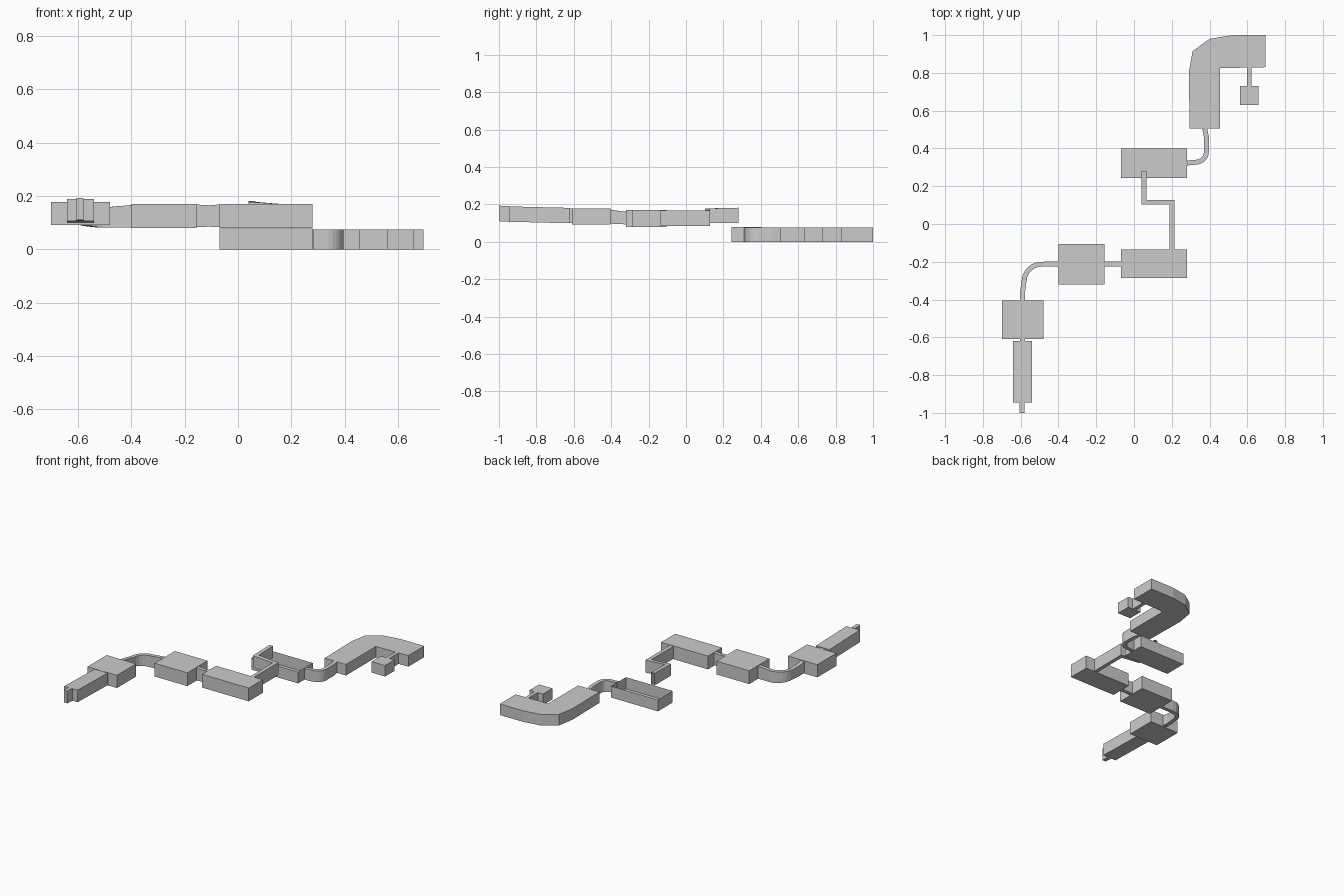
import bpy, bmesh, math
from mathutils import Vector

if "Cube" in bpy.data.objects:
    bpy.data.objects.remove(bpy.data.objects["Cube"])

grey = bpy.data.materials.new("plain grey")
grey.diffuse_color = (0.6, 0.6, 0.6, 1)
grey.use_nodes = True
grey.node_tree.nodes["Principled BSDF"].inputs["Base Color"].default_value = grey.diffuse_color


def finish(name, bm):
    bmesh.ops.recalc_face_normals(bm, faces=bm.faces)
    me = bpy.data.meshes.new(name)
    bm.to_mesh(me)
    bm.free()
    me.materials.append(grey)
    ob = bpy.data.objects.new(name, me)
    bpy.context.collection.objects.link(ob)
    return ob


def prism(name, outline, z0, z1, roof=True):
    """Upright block from a counter-clockwise outline, optionally open on top."""
    bm = bmesh.new()
    lo = [bm.verts.new((x, y, z0)) for x, y in outline]
    hi = [bm.verts.new((x, y, z1)) for x, y in outline]
    n = len(lo)
    for i in range(n):
        j = (i + 1) % n
        bm.faces.new((lo[i], lo[j], hi[j], hi[i]))
    bm.faces.new(lo[::-1])
    if roof:
        bm.faces.new(hi)
    return finish(name, bm)


def room(name, x0, x1, y0, y1, z0, z1, roof=True):
    return prism(name, [(x0, y0), (x1, y0), (x1, y1), (x0, y1)], z0, z1, roof)


def passage(name, path, width, caps=False):
    """Rectangular tunnel along (x, y, bottom, top) points with mitred corners."""
    bm = bmesh.new()
    pts = [Vector(p[:2]) for p in path]
    rings = []
    for i, p in enumerate(pts):
        a = (p - pts[i - 1]).normalized() if i else None
        b = (pts[i + 1] - p).normalized() if i < len(pts) - 1 else None
        a, b = a or b, b or a
        t = (a + b).normalized()
        off = Vector((-t.y, t.x)) * (width / 2 / max(t.dot(a), 0.3))
        z0, z1 = path[i][2:]
        rings.append([bm.verts.new((*q, z)) for q, z in
                      ((p - off, z0), (p + off, z0), (p + off, z1), (p - off, z1))])
    for r, s in zip(rings, rings[1:]):
        for k in range(4):
            m = (k + 1) % 4
            bm.faces.new((r[k], r[m], s[m], s[k]))
    if caps:
        bm.faces.new(rings[0])
        bm.faces.new(rings[-1][::-1])
    return finish(name, bm)


def arc(cx, cy, r, a0, a1, n=6):
    return [(cx + r * math.cos(math.radians(a0 + (a1 - a0) * i / n)),
             cy + r * math.sin(math.radians(a0 + (a1 - a0) * i / n))) for i in range(n + 1)]


# Lower level: bent hall with a small side chamber
prism("bent_hall", [(0.295, 0.505), (0.455, 0.505), (0.455, 0.825), (0.695, 0.83),
                    (0.695, 1.0), (0.52, 1.0), (0.40, 0.98), (0.31, 0.915),
                    (0.29, 0.80)], 0, 0.075)
passage("side_chamber_passage", [(0.611, 0.83, 0, 0.075), (0.611, 0.73, 0, 0.075)], 0.024)
room("side_chamber", 0.56, 0.66, 0.63, 0.73, 0, 0.075)

# Curved passage to the roofless room
bend = [(0.375, 0.505), (0.383, 0.46)] + arc(0.328, 0.382, 0.055, 0, -80) + [(0.28, 0.323)]
passage("lower_curved_passage", [(x, y, 0, 0.075) for x, y in bend], 0.026)
room("open_top_room", -0.07, 0.28, 0.243, 0.40, 0, 0.078, roof=False)

# Zigzag corridor above the open room
passage("zigzag_corridor", [(0.053, 0.28, 0.10, 0.182), (0.053, 0.115, 0.10, 0.178),
                            (0.16, 0.115, 0.087, 0.170), (0.201, 0.115, 0.083, 0.168),
                            (0.201, -0.135, 0.083, 0.168)], 0.026)

# Upper level rooms
room("east_room", -0.07, 0.28, -0.285, -0.135, 0.08, 0.17)
passage("short_passage", [(-0.07, -0.212, 0.083, 0.168), (-0.11, -0.212, 0.085, 0.165),
                          (-0.155, -0.212, 0.083, 0.168)], 0.026)
room("middle_room", -0.40, -0.155, -0.32, -0.105, 0.08, 0.17)

# Curved passage rising gently to the west room
bend = [(-0.40, -0.212)] + arc(-0.49, -0.305, 0.092, 90, 178) + [(-0.59, -0.36), (-0.59, -0.405)]
heights = [0.166] + [0.158] * 7 + [0.165, 0.172]
passage("upper_curved_passage",
        [(x, y, 0.081 + 0.016 * max(0, i - 2) / 7, h)
         for i, ((x, y), h) in enumerate(zip(bend, heights))], 0.026)
room("west_room", -0.70, -0.48, -0.61, -0.405, 0.091, 0.177)

# Sloping gallery and its narrow exit
passage("gallery_neck", [(-0.59, -0.61, 0.10, 0.177), (-0.59, -0.62, 0.10, 0.177)], 0.026)
passage("sloping_gallery", [(-0.59, -0.62, 0.099, 0.181), (-0.59, -0.945, 0.107, 0.189)],
        0.10, caps=True)
passage("narrow_exit", [(-0.592, -0.945, 0.107, 0.191), (-0.592, -1.0, 0.110, 0.193)],
        0.026, caps=True)
